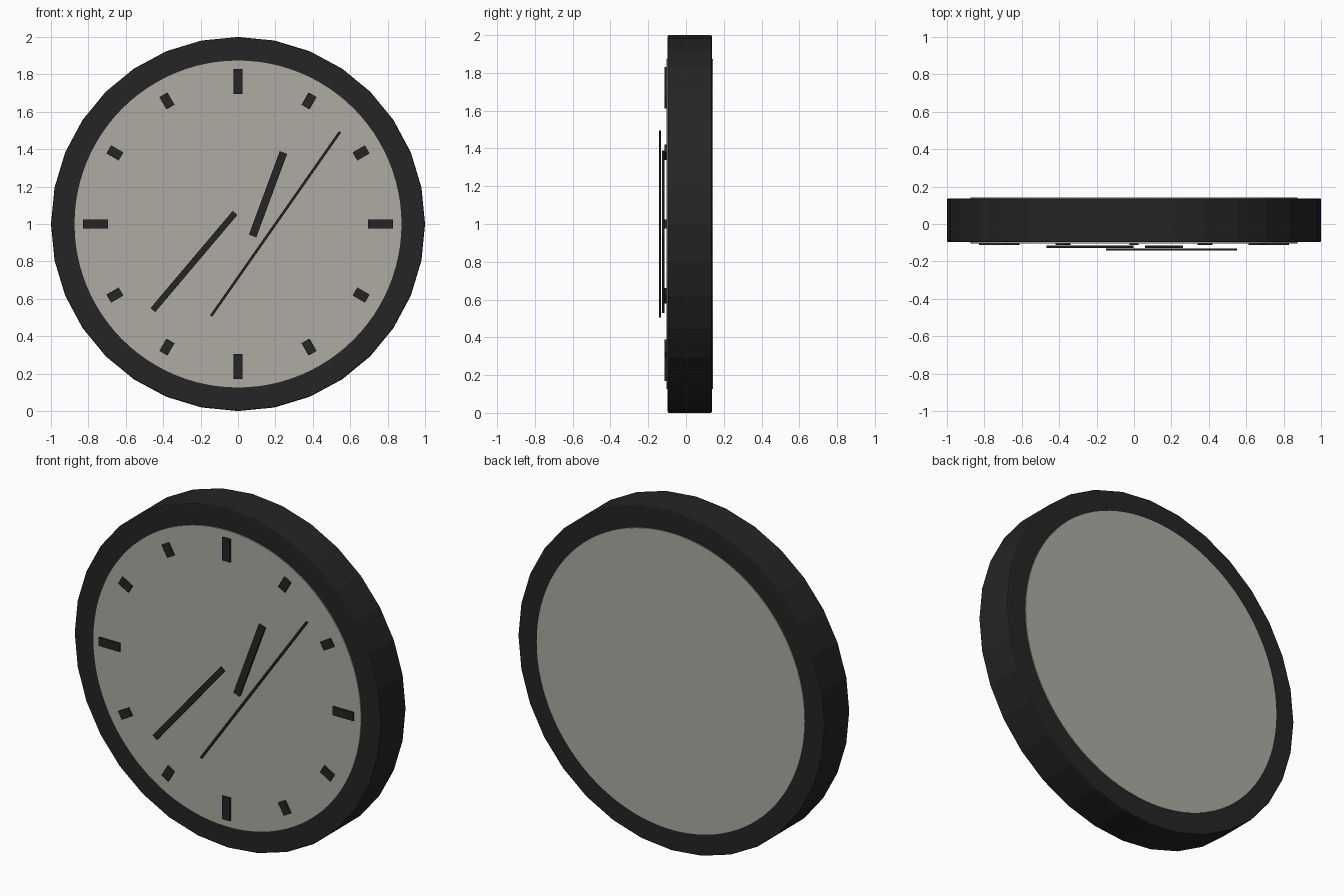
import bpy
from math import atan2, cos, hypot, pi, sin

cube = bpy.data.objects.get("Cube")
if cube:
    bpy.data.objects.remove(cube, do_unlink=True)


def material(name, color):
    mat = bpy.data.materials.new(name)
    mat.use_nodes = True
    mat.diffuse_color = (*color, 1)
    mat.node_tree.nodes["Principled BSDF"].inputs["Base Color"].default_value = (*color, 1)
    return mat


black = material("charcoal black", (0.018, 0.018, 0.018))
cream = material("warm grey", (0.42, 0.405, 0.365))
CENTRE_Z = 1.0


def finish(name, mat, bevel=0):
    obj = bpy.context.object
    obj.name = obj.data.name = name
    obj.data.materials.append(mat)
    if bevel:
        mod = obj.modifiers.new("edge bevel", "BEVEL")
        mod.width = bevel
        mod.segments = 2
        mod.limit_method = "ANGLE"
        mod.angle_limit = pi / 4
    return obj


def disc(name, sides, radius, front, back, mat, bevel=0):
    """Cylinder lying along y."""
    bpy.ops.mesh.primitive_cylinder_add(
        vertices=sides, radius=radius, depth=back - front,
        location=(0, (front + back) / 2, CENTRE_Z), rotation=(pi / 2, 0, 0))
    return finish(name, mat, bevel)


def bar(name, start, end, width, front, back):
    """Flat bar between two (x, z) points measured from the dial centre."""
    dx, dz = end[0] - start[0], end[1] - start[1]
    bpy.ops.mesh.primitive_cube_add(
        size=1, location=((start[0] + end[0]) / 2, (front + back) / 2,
                          CENTRE_Z + (start[1] + end[1]) / 2),
        rotation=(0, atan2(dx, dz), 0))
    bpy.context.object.scale = (width, back - front, hypot(dx, dz))
    return finish(name, black)


# Case and the dial disc, which stands slightly proud at front and back
disc("case_rim", 32, 1.0, -0.097, 0.137, black, 0.007)
disc("dial", 96, 0.874, -0.103, 0.142, cream)
bpy.ops.object.shade_smooth_by_angle()

# Hour markers: long at the quarters, short between
for hour in range(12):
    angle = hour * pi / 6
    inner, outer = (0.695, 0.83) if hour % 3 == 0 else (0.722, 0.798)
    bar(f"hour_marker_{hour or 12}",
        (inner * sin(angle), inner * cos(angle)),
        (outer * sin(angle), outer * cos(angle)), 0.05, -0.113, -0.1)

# Floating hands
bar("hour_hand", (0.078, -0.064), (0.243, 0.382), 0.042, -0.127, -0.115)
bar("minute_hand", (-0.455, -0.46), (-0.016, 0.059), 0.033, -0.127, -0.115)
bar("second_hand", (-0.144, -0.492), (0.545, 0.492), 0.014, -0.142, -0.132)
